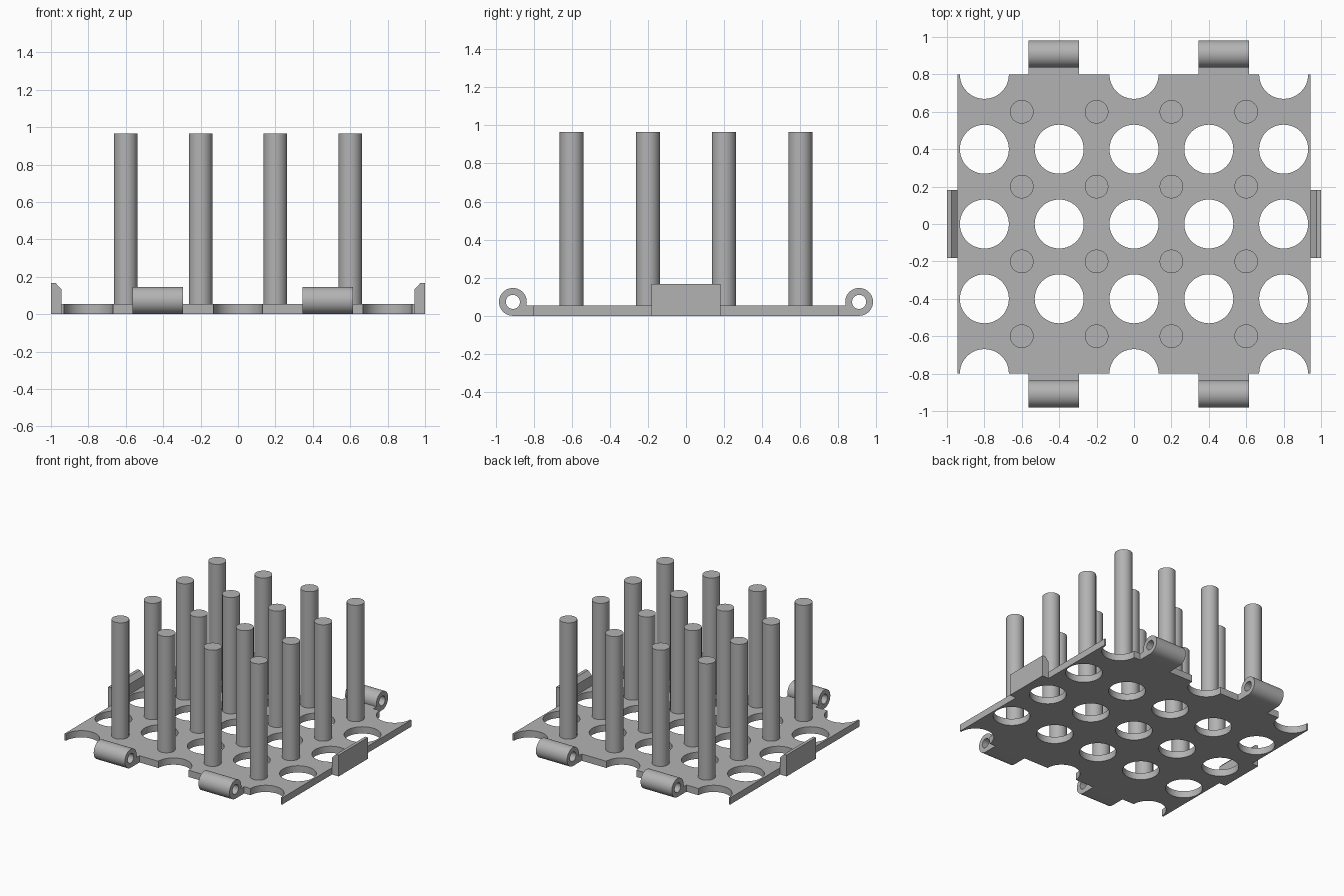
import bpy, bmesh
from math import sin, cos, radians, pi
from mathutils import Matrix

if "Cube" in bpy.data.objects:
    bpy.data.objects.remove(bpy.data.objects["Cube"])

GREY = (0.45, 0.45, 0.45, 1)
mat = bpy.data.materials.new("plain grey")
mat.use_nodes = True
mat.diffuse_color = GREY
mat.node_tree.nodes["Principled BSDF"].inputs["Base Color"].default_value = GREY

HALF_X, HALF_Y, THICK = 0.943, 0.8, 0.053
HOLE_R, PIN_R, PIN_TOP = 0.131, 0.063, 0.965


def arc(cx, cy, r, start, end, steps):
    """Points along an arc, angles in degrees."""
    angles = [radians(start + (end - start) * i / steps) for i in range(steps + 1)]
    return [(cx + r * cos(a), cy + r * sin(a)) for a in angles]


def circle(cx, cy, r, steps=48):
    return arc(cx, cy, r, 0, 360, steps)[:-1]


def finish(name, mesh):
    mesh.materials.clear()
    mesh.materials.append(mat)
    obj = bpy.data.objects.new(name, mesh)
    bpy.context.collection.objects.link(obj)
    bpy.ops.object.select_all(action='DESELECT')
    obj.select_set(True)
    bpy.context.view_layer.objects.active = obj
    bpy.ops.object.shade_smooth_by_angle(angle=radians(30))
    return obj


def extrude_profile(name, outlines, depth, matrix):
    """Fill closed outlines (inner ones become holes) and extrude them about their plane."""
    curve = bpy.data.curves.new(name, 'CURVE')
    curve.dimensions = '2D'
    curve.fill_mode = 'BOTH'
    curve.extrude = depth / 2
    for pts in outlines:
        spline = curve.splines.new('POLY')
        spline.points.add(len(pts) - 1)
        for p, (x, y) in zip(spline.points, pts):
            p.co = (x, y, 0, 1)
        spline.use_cyclic_u = True
    temp = bpy.data.objects.new("temp", curve)
    mesh = bpy.data.meshes.new_from_object(temp)
    bpy.data.objects.remove(temp)
    bpy.data.curves.remove(curve)
    bm = bmesh.new()
    bm.from_mesh(mesh)
    bmesh.ops.remove_doubles(bm, verts=bm.verts, dist=0.0001)
    bmesh.ops.transform(bm, matrix=matrix, verts=bm.verts)
    bmesh.ops.recalc_face_normals(bm, faces=bm.faces)
    bm.to_mesh(mesh)
    bm.free()
    return finish(name, mesh)


# Base plate: scalloped front and back edges, three rows of round holes
front_edge = [(-HALF_X, -HALF_Y)]
for x in (-0.8, 0, 0.8):
    front_edge += arc(x, -HALF_Y, HOLE_R, 180, 0, 24)
front_edge.append((HALF_X, -HALF_Y))
outline = front_edge + [(-x, -y) for x, y in front_edge]
holes = [circle(0.4 * i, 0.4 * j, HOLE_R) for i in range(-2, 3) for j in (-1, 0, 1)]
extrude_profile("base_plate", [outline] + holes, THICK,
                Matrix.Translation((0, 0, THICK / 2)))

# Pins: four by four grid
for i in range(4):
    for j in range(4):
        bm = bmesh.new()
        low = THICK - 0.01
        place = Matrix.Translation((-0.6 + 0.4 * i, -0.6 + 0.4 * j, (low + PIN_TOP) / 2))
        bmesh.ops.create_cone(bm, cap_ends=True, segments=40, radius1=PIN_R,
                              radius2=PIN_R, depth=PIN_TOP - low, matrix=place)
        mesh = bpy.data.meshes.new("pin")
        bm.to_mesh(mesh)
        bm.free()
        finish(f"pin_{i + 1}_{j + 1}", mesh)

# Hinge knuckles: bored barrel with a flat tab running to the plate
R, CY = 0.073, 0.909
along_x = Matrix(((0, 0, 1, 0), (1, 0, 0, 0), (0, 1, 0, 0), (0, 0, 0, 1)))
knuckle = arc(CY, R, R, -90, 195.9, 40) + [(HALF_Y, THICK), (HALF_Y, 0)]
bore = circle(CY, R, 0.037, 32)
for row, s in (("front", -1), ("back", 1)):
    for side, x in (("right", -0.429), ("left", 0.479)):
        loops = [[(s * u, v) for u, v in loop] for loop in (knuckle, bore)]
        extrude_profile(f"{row}_{side}_hinge_knuckle", loops, 0.27,
                        Matrix.Translation((x, 0, 0)) @ along_x)

# Side clips: upright plates with a chamfered inner top edge
along_y = Matrix.Rotation(pi / 2, 4, 'X')
clip = [(HALF_X, 0), (1, 0), (1, 0.167), (0.976, 0.167), (HALF_X, 0.133)]
for side, s in (("left", 1), ("right", -1)):
    extrude_profile(f"{side}_side_clip", [[(s * x, z) for x, z in clip]], 0.362, along_y)
